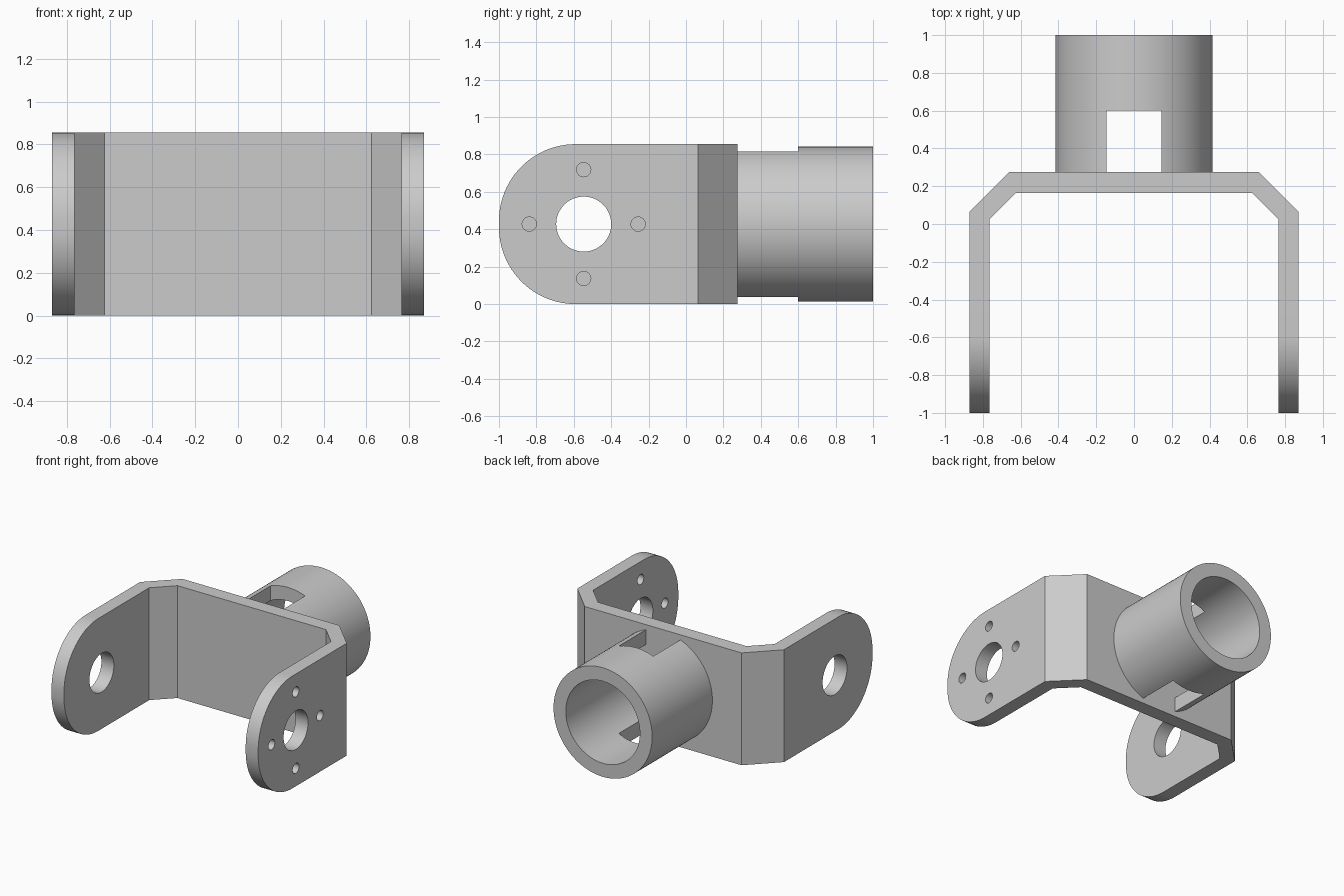
import bpy, bmesh, math
from mathutils import Matrix, Vector

default = bpy.data.objects.get("Cube")
if default:
    bpy.data.objects.remove(default, do_unlink=True)

HEIGHT = 0.855
MID = HEIGHT / 2

grey = bpy.data.materials.new("plain grey")
grey.use_nodes = True
grey.diffuse_color = (0.6, 0.6, 0.6, 1)
grey.node_tree.nodes["Principled BSDF"].inputs["Base Color"].default_value = grey.diffuse_color


def make_object(name, bm):
    bmesh.ops.recalc_face_normals(bm, faces=bm.faces)
    mesh = bpy.data.meshes.new(name)
    bm.to_mesh(mesh)
    bm.free()
    mesh.materials.append(grey)
    obj = bpy.data.objects.new(name, mesh)
    bpy.context.collection.objects.link(obj)
    return obj


def cylinder(name, axis, centre, radius, length, sides):
    bm = bmesh.new()
    turn = Vector((0, 0, 1)).rotation_difference(Vector(axis)).to_matrix().to_4x4()
    bmesh.ops.create_cone(bm, cap_ends=True, segments=sides, radius1=radius,
                          radius2=radius, depth=length,
                          matrix=Matrix.Translation(centre) @ turn)
    return make_object(name, bm)


def box(name, centre, size):
    bm = bmesh.new()
    bmesh.ops.create_cube(bm, size=1, matrix=Matrix.Translation(centre)
                          @ Matrix.Diagonal((*size, 1)))
    return make_object(name, bm)


def activate(obj):
    bpy.ops.object.select_all(action="DESELECT")
    obj.select_set(True)
    bpy.context.view_layer.objects.active = obj


def cut(obj, cutter):
    cutter.hide_render = True
    mod = obj.modifiers.new("cut", "BOOLEAN")
    mod.operation = "DIFFERENCE"
    mod.solver = "EXACT"
    mod.object = cutter
    activate(obj)
    bpy.ops.object.modifier_apply(modifier=mod.name)
    bpy.data.objects.remove(cutter, do_unlink=True)


def smooth(obj):
    activate(obj)
    bpy.ops.object.shade_smooth_by_angle(angle=math.radians(30))


# Fork bracket: plan outline with chamfered corners, extruded upward
half = [(0.87, -1), (0.87, 0.065), (0.66, 0.275)]
inner = [(0.625, 0.165), (0.765, 0.025), (0.765, -1)]
outline = (half + [(-x, y) for x, y in reversed(half)]
           + [(-x, y) for x, y in reversed(inner)] + inner)
bm = bmesh.new()
base = bm.faces.new([bm.verts.new((x, y, 0)) for x, y in outline])
grown = bmesh.ops.extrude_face_region(bm, geom=[base])["geom"]
bmesh.ops.translate(bm, vec=(0, 0, HEIGHT),
                    verts=[v for v in grown if isinstance(v, bmesh.types.BMVert)])

# Rounded arm tips
tips = [e for e in bm.edges
        if all(v.co.y < -0.99 for v in e.verts)
        and abs(e.verts[0].co.z - e.verts[1].co.z) < 0.01]
bmesh.ops.bevel(bm, geom=tips, offset=0.41, offset_type="OFFSET", segments=24,
                profile=0.5, affect="EDGES")
bracket = make_object("fork_bracket", bm)

# Pivot hole through both arms, four screw holes through the left arm only
PIVOT = Vector((0, -0.547, MID))
cut(bracket, cylinder("pivot_cutter", (1, 0, 0), PIVOT, 0.147, 3, 64))
for i in range(4):
    a = i * math.pi / 2
    spot = PIVOT + Vector((0.82, 0.291 * math.cos(a), 0.291 * math.sin(a)))
    cut(bracket, cylinder("screw_cutter", (1, 0, 0), spot, 0.038, 0.4, 32))
smooth(bracket)

# Tube socket behind the bracket, slotted above and below
socket = cylinder("tube_socket", (0, 1, 0), (0, 0.62, MID), 0.415, 0.76, 96)
cut(socket, cylinder("bore_cutter", (0, 1, 0), (0, 0.62, MID), 0.312, 1, 96))
cut(socket, box("slot_cutter", (0, 0.4, MID), (0.29, 0.4, 2)))
smooth(socket)
